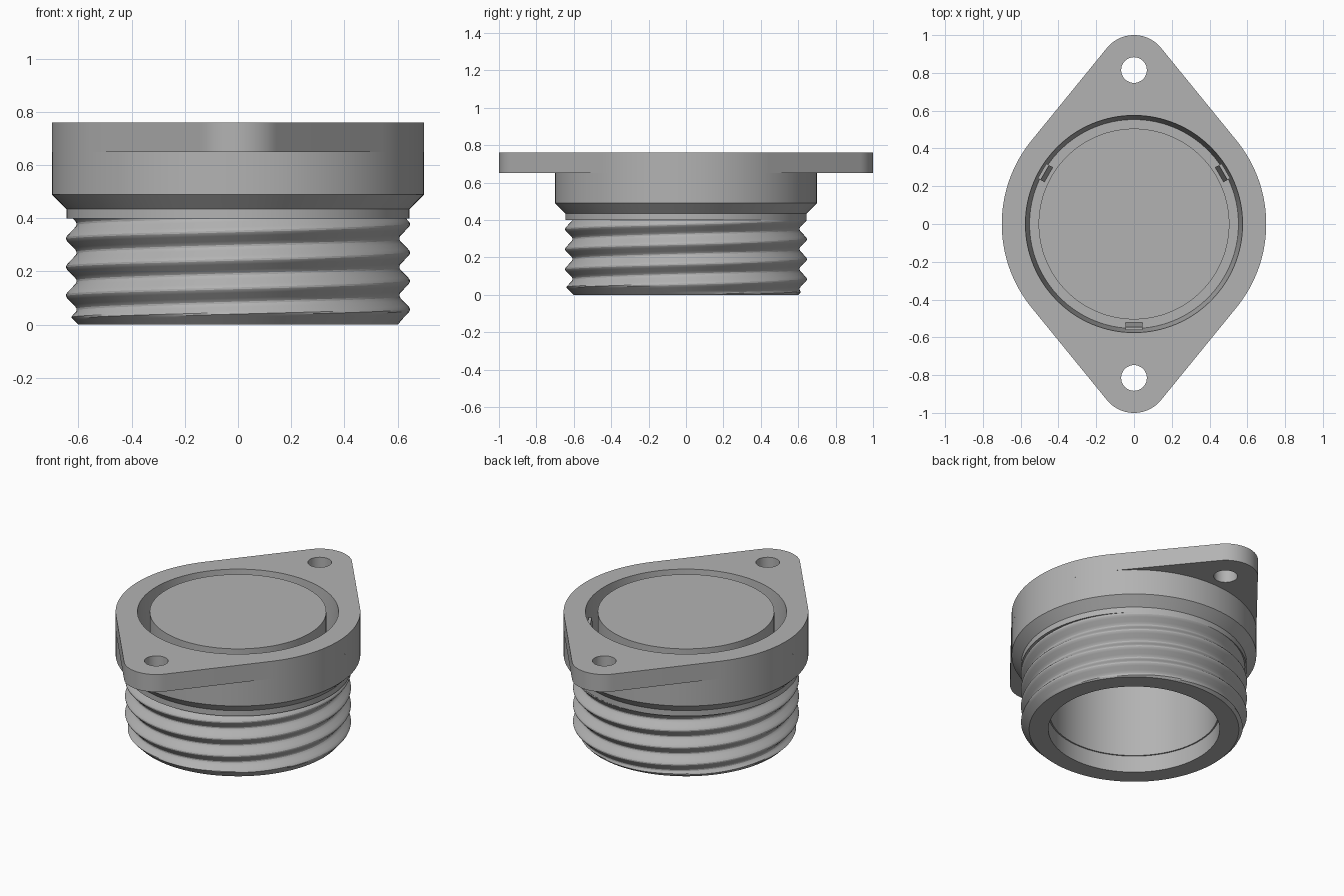
import bpy, bmesh, math
from mathutils import Matrix

if "Cube" in bpy.data.objects:
    bpy.data.objects.remove(bpy.data.objects["Cube"], do_unlink=True)

TAU = 2 * math.pi
SEG = 128
grey = bpy.data.materials.new("mid grey")
grey.use_nodes = True
COLOUR = (0.45, 0.45, 0.45, 1)
grey.diffuse_color = COLOUR
grey.node_tree.nodes["Principled BSDF"].inputs["Base Color"].default_value = COLOUR


def finish(bm, name, recalc=False):
    bmesh.ops.remove_doubles(bm, verts=bm.verts, dist=1e-5)
    if recalc:
        bmesh.ops.recalc_face_normals(bm, faces=bm.faces)
    mesh = bpy.data.meshes.new(name)
    bm.to_mesh(mesh)
    bm.free()
    ob = bpy.data.objects.new(name, mesh)
    bpy.context.collection.objects.link(ob)
    smooth(ob)
    return ob


def smooth(ob):
    ob.data.materials.clear()
    ob.data.materials.append(grey)
    bpy.ops.object.select_all(action='DESELECT')
    ob.select_set(True)
    bpy.context.view_layer.objects.active = ob
    bpy.ops.object.shade_smooth_by_angle(angle=math.radians(25))


def sheet(name, rows, cols, point):
    """Wrapped grid of points; consecutive rows run downward."""
    bm = bmesh.new()
    grid = [[bm.verts.new(point(i, TAU * j / cols)) for j in range(cols + 1)]
            for i in range(rows)]
    for a, b in zip(grid, grid[1:]):
        for j in range(cols):
            bm.faces.new((a[j], b[j], b[j + 1], a[j + 1]))
    bmesh.ops.dissolve_degenerate(bm, dist=1e-6, edges=bm.edges)
    return finish(bm, name)


def lathe(name, profile):
    def point(i, a):
        r, z = profile[i]
        return (r * math.cos(a), r * math.sin(a), z)
    return sheet(name, len(profile), SEG, point)


# Main dimensions
TOP, UNDER, FLOOR = 0.76, 0.65, 0.48
BODY_R, TIP_R, TIP_Y, BOLT_R = 0.70, 0.185, 0.815, 0.068
RIM_R, FLOOR_R, PLUG_R = 0.575, 0.553, 0.505

# Central plug, groove around it and tapered rim wall
lathe("plug_and_groove", [(0, TOP), (PLUG_R, TOP), (PLUG_R, FLOOR),
                          (FLOOR_R, FLOOR), (RIM_R, TOP)])
# Outer body with chamfer and neck
lathe("body", [(BODY_R, UNDER), (BODY_R, 0.49), (0.645, 0.435),
               (0.645, 0.40), (0.60, 0.40)])
# Bottom ring and stepped bore
lathe("bore", [(0.60, 0), (0.49, 0), (0.49, 0.105), (0.482, 0.105),
               (0.482, 0.72), (0, 0.72)])

# Helical thread
PITCH, STEPS, HEIGHT = 0.107, 16, 0.40
TURNS = 5


def thread_point(i, a):
    k = (TURNS * STEPS - i) / STEPS - 1
    z = min(max((k + a / TAU) * PITCH, 0), HEIGHT)
    # Crest sits at phase zero
    phase = (z / PITCH - a / TAU - 0.53) % 1
    ramp = abs(phase - 0.5) * 2
    depth = min(max((ramp - 0.12) / 0.76, 0), 1)
    r = min(0.607 + 0.039 * depth, 0.60 + z)
    return (r * math.cos(a), r * math.sin(a), z)


sheet("thread", TURNS * STEPS + 1, SEG, thread_point)


# Flange plate: tangent outline round the body and both ears
def arc(r, cy, start, end, n):
    return [(r * math.cos(start + (end - start) * i / n),
             cy + r * math.sin(start + (end - start) * i / n)) for i in range(n + 1)]


t = math.asin((BODY_R - TIP_R) / TIP_Y)
outline = (arc(BODY_R, 0, -t, t, 32) + arc(TIP_R, TIP_Y, t, math.pi - t, 24)
           + arc(BODY_R, 0, math.pi - t, math.pi + t, 32)
           + arc(TIP_R, -TIP_Y, math.pi + t, TAU - t, 24))
loops = [outline, arc(RIM_R, 0, 0, TAU, SEG)[:-1]]
loops += [arc(BOLT_R, y, 0, TAU, 40)[:-1] for y in (TIP_Y, -TIP_Y)]

bm = bmesh.new()
edges = []
for loop in loops:
    vs = [bm.verts.new((x, y, UNDER)) for x, y in loop]
    edges += [bm.edges.new((vs[i - 1], vs[i])) for i in range(len(vs))]
bmesh.ops.triangle_fill(bm, edges=edges, use_beauty=True, use_dissolve=False)
ext = bmesh.ops.extrude_face_region(bm, geom=bm.faces[:], use_keep_orig=True)
bmesh.ops.translate(bm, vec=(0, 0, TOP - UNDER),
                    verts=[g for g in ext["geom"] if isinstance(g, bmesh.types.BMVert)])
finish(bm, "flange", recalc=True)

# Three locating tabs on the rim wall, tapering inward towards the floor
for n, deg in enumerate((30, 150, 270)):
    bm = bmesh.new()
    bmesh.ops.create_cube(bm, size=1)
    for v in bm.verts:
        inner = 0.522 if v.co.z < 0 else 0.545
        v.co.x = 0.562 if v.co.x > 0 else inner
        v.co.y *= 0.09
        v.co.z = 0.68 if v.co.z > 0 else FLOOR
    bm.transform(Matrix.Rotation(math.radians(deg), 4, 'Z'))
    finish(bm, f"rim_tab_{n + 1}", recalc=True)
